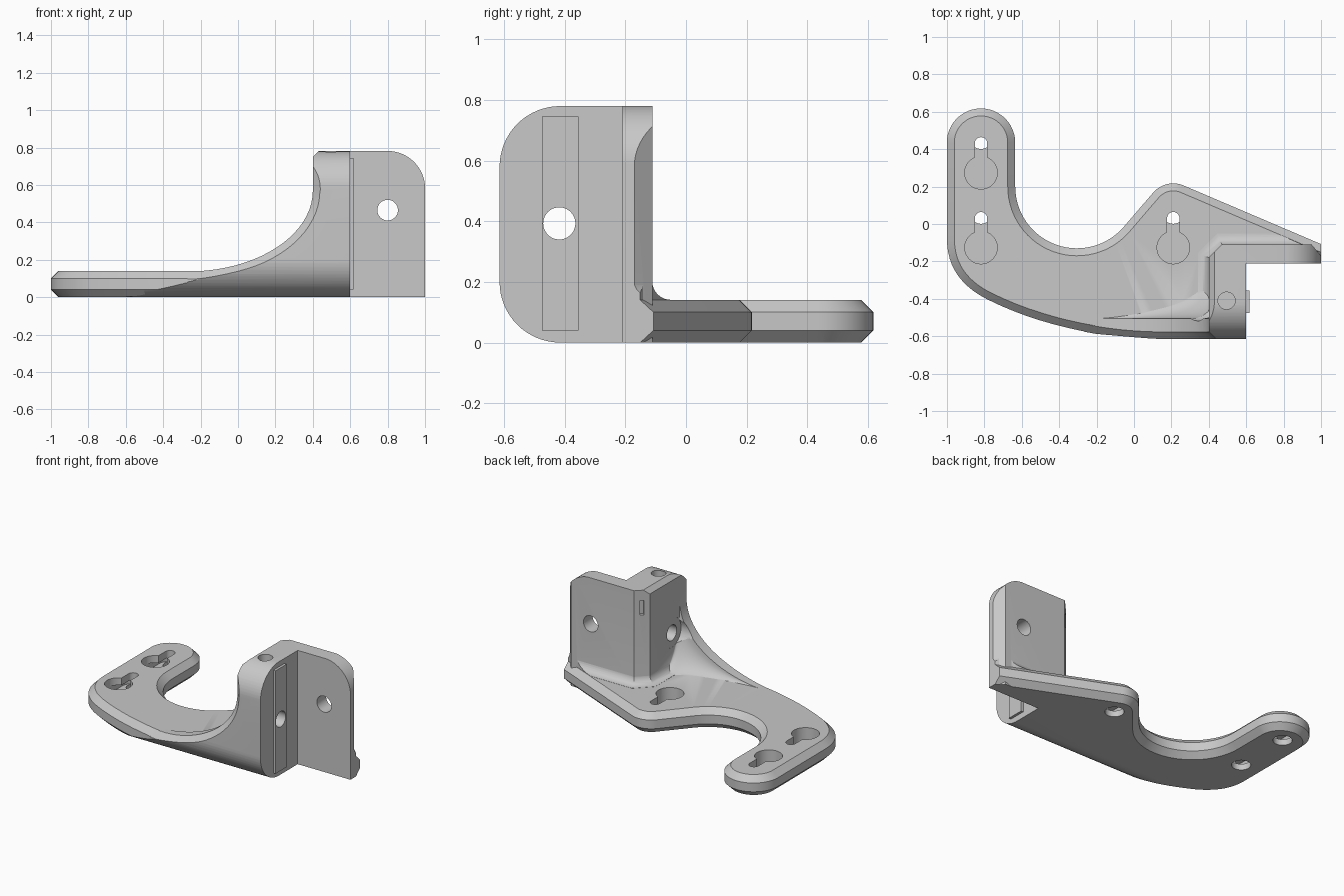
import bpy, bmesh, math
from mathutils import Vector
from mathutils.geometry import interpolate_bezier

cube = bpy.data.objects.get("Cube")
if cube:
    bpy.data.objects.remove(cube, do_unlink=True)

grey = bpy.data.materials.new("light_grey")
grey.use_nodes = True
colour = (0.58, 0.58, 0.58, 1)
grey.diffuse_color = colour
grey.node_tree.nodes["Principled BSDF"].inputs["Base Color"].default_value = colour


def arc(cx, cy, r, a0, a1, n=16):
    angles = [math.radians(a0 + (a1 - a0) * i / n) for i in range(n + 1)]
    return [(cx + r * math.cos(a), cy + r * math.sin(a)) for a in angles]


def bezier(*pts, n=14):
    return [(p.x, p.y) for p in interpolate_bezier(*[Vector((*p, 0)) for p in pts], n)]


def inset(outline, d):
    """Move a counter-clockwise outline inwards by d with mitred corners."""
    pts = [Vector(p) for p in outline]
    out = []
    for i, p in enumerate(pts):
        e1 = (p - pts[i - 1]).normalized()
        e2 = (pts[(i + 1) % len(pts)] - p).normalized()
        n1, n2 = Vector((-e1.y, e1.x)), Vector((-e2.y, e2.x))
        out.append(p + d * (n1 + n2) / (1 + n1.dot(n2)))
    return out


def loft(name, rings):
    """Closed, triangulated solid through rings of equal length."""
    bm = bmesh.new()
    loops = [[bm.verts.new(p) for p in ring] for ring in rings]
    for a, b in zip(loops, loops[1:]):
        for i in range(len(a)):
            bm.faces.new((a[i - 1], a[i], b[i], b[i - 1]))
    bm.faces.new(loops[0][::-1])
    bm.faces.new(loops[-1])
    bmesh.ops.recalc_face_normals(bm, faces=bm.faces)
    bmesh.ops.triangulate(bm, faces=bm.faces)
    if bm.calc_volume(signed=True) < 0:
        bmesh.ops.reverse_faces(bm, faces=bm.faces)
    mesh = bpy.data.meshes.new(name)
    bm.to_mesh(mesh)
    bm.free()
    mesh.materials.append(grey)
    obj = bpy.data.objects.new(name, mesh)
    bpy.context.collection.objects.link(obj)
    return obj


def prism(name, outline, levels, axis="z"):
    """Extrude an outline through (height, inset) levels along an axis."""
    place = {"x": lambda u, v, w: (w, u, v), "y": lambda u, v, w: (u, w, v),
             "z": lambda u, v, w: (u, v, w)}[axis]
    return loft(name, [[place(u, v, h) for u, v in inset(outline, d)] for h, d in levels])


def is_open(obj):
    bm = bmesh.new()
    bm.from_mesh(obj.data)
    result = any(not e.is_manifold for e in bm.edges)
    bm.free()
    return result


def combine(target, tool, operation):
    mod = target.modifiers.new("boolean", "BOOLEAN")
    mod.object, mod.operation, mod.solver = tool, operation, "EXACT"
    mod.use_hole_tolerant = is_open(target)
    graph = bpy.context.evaluated_depsgraph_get()
    mesh = bpy.data.meshes.new_from_object(target.evaluated_get(graph))
    target.modifiers.clear()
    target.data = mesh
    bpy.data.objects.remove(tool, do_unlink=True)


def drill(target, outline, start, end, axis="z"):
    combine(target, prism("cutter", outline, [(start, 0), (end, 0)], axis), "DIFFERENCE")


def circle(x, y, r):
    return arc(x, y, r, 0, 352.5, 47)


def slot(x, y0, y1, r):
    return arc(x, y1, r, 0, 180) + arc(x, y0, r, 180, 360)


# Base plate with chamfered rim
front_curve = bezier((-0.78, -0.405), (-0.5, -0.545), (-0.15, -0.615), (0.15, -0.615))
outline = ([(0.72, -0.615), (0.72, -0.35), (1.1, -0.35), (1.1, -0.15)]
           + arc(0.21, 0.075, 0.142, 67, 139)
           + arc(-0.305, 0.2, 0.33, -41, -180, 28)
           + arc(-0.818, 0.435, 0.183, 0, 180, 24)
           + bezier((-1, -0.08), (-1, -0.25), (-0.9, -0.345), (-0.78, -0.405))[:-1]
           + front_curve)
body = prism("mounting_bracket", outline,
             [(-0.01, 0.05), (0.04, 0), (0.1, 0), (0.14, 0.04)])


# Swooping side wall with chamfered rim and a hollow inner slope
def front(x):
    for (x0, y0), (x1, y1) in zip(front_curve, front_curve[1:]):
        if x0 <= x <= x1:
            return y0 + (y1 - y0) * (x - x0) / (x1 - x0) - 0.002
    return -0.617


rings = []
steps = 20
for i in range(steps + 2):
    t = math.pi / 2 * min(i, steps) / steps
    shift = 0.06 if i > steps else 0
    x, z = -0.27 + 0.67 * math.sin(t) + shift, 0.569 - 0.432 * math.cos(t)
    n = Vector((math.sin(t) / 0.67, -math.cos(t) / 0.43)).normalized() * 0.04
    xc, zc, back = x + n.x, z + n.y, -0.505
    width = min(0.22, 0.03 + 0.6 * (z - 0.13))
    ring = [(xc, front(xc), -0.02), (xc, front(xc), zc), (x, front(x) + 0.04, z)]
    for k in range(9):
        a = math.pi / 2 * k / 8
        ring.append((x, back + width * (1 - math.cos(a)),
                     0.131 + (z - 0.131) * (1 - math.sin(a))))
    ring.append((x, back + width, -0.02))
    rings.append(ring)
combine(body, loft("side_wall", rings), "UNION")

# Upright L-shaped bracket with chamfered corners
ell = [(0.7, -0.62), (0.7, -0.3), (1.02, -0.3), (1.02, -0.194), (0.95, -0.11),
       (0.47, -0.11), (0.4, -0.18), (0.4, -0.575), (0.445, -0.62)]
upright = prism("upright", ell, [(-0.03, 0), (0.8, 0)])
face = ([(0.3, -0.1), (1.0005, -0.1)] + arc(0.7995, 0.5805, 0.201, 0, 90)
        + [(0.4315, 0.7815), (0.3, 0.65)])
combine(upright, prism("upright_shape", face, [(-0.8, 0), (0.2, 0)], "y"), "INTERSECT")
combine(body, upright, "UNION")

# Concave fillet around the foot of the upright
levels = [(0.12, -0.06)]
for k in range(9):
    a = math.pi / 2 * k / 8
    levels.append((0.201 - 0.06 * math.cos(a), -0.06 * (1 - math.sin(a)) + 0.001))
foot = prism("foot_fillet", ell, levels)
combine(foot, prism("foot_limit", outline, [(0.05, 0.041), (0.4, 0.041)]), "INTERSECT")
combine(body, foot, "UNION")

# Round off the front edge at top and bottom, and square the right end
side = ([(0.8, 0), (0.8, 0.78)] + arc(-0.415, 0.58, 0.2, 90, 180)
        + arc(-0.415, 0.2, 0.2, 180, 270))
combine(body, prism("side_shape", side, [(-1.2, 0), (1, 0)], "x"), "INTERSECT")
drill(body, [(0.6, -0.8), (1.2, -0.8), (1.2, -0.21), (0.6, -0.21)], -0.2, 1)

# Locating rail on the outer face
rail = [(-0.475, 0.04), (-0.355, 0.04), (-0.355, 0.745), (-0.475, 0.745)]
combine(body, prism("rail", rail, [(0.58, 0), (0.617, 0)], "x"), "UNION")

# Keyhole pockets with undercut slots and lower holes
for x, y in [(-0.818, 0.274), (-0.818, -0.126), (0.21, -0.126)]:
    end = y + 0.157
    drill(body, circle(x, y, 0.087), 0.04, 0.2)
    drill(body, slot(x, y, end, 0.033), 0.045, 0.2)
    drill(body, slot(x, y, end, 0.083), 0.042, 0.09)
    drill(body, circle(x, end + 0.03, 0.06), -0.1, 0.06)

# Screw holes and driver channel
drill(body, circle(0.8, 0.465, 0.055), -0.4, 0.1, "y")
drill(body, circle(-0.418, 0.393, 0.053), 0.3, 0.8, "x")
drill(body, circle(-0.418, 0.393, 0.1), -0.2, 0.4005, "x")
drill(body, circle(0.495, -0.41, 0.046), 0.45, 0.9)

# Narrow slit in the corner chamfer
slit = [(0.443, -0.17), (0.46, -0.153), (0.397, -0.09), (0.38, -0.107)]
drill(body, slit, 0.61, 0.71)

bpy.ops.object.select_all(action="DESELECT")
body.select_set(True)
bpy.context.view_layer.objects.active = body
bpy.ops.object.shade_smooth_by_angle(angle=math.radians(25))
